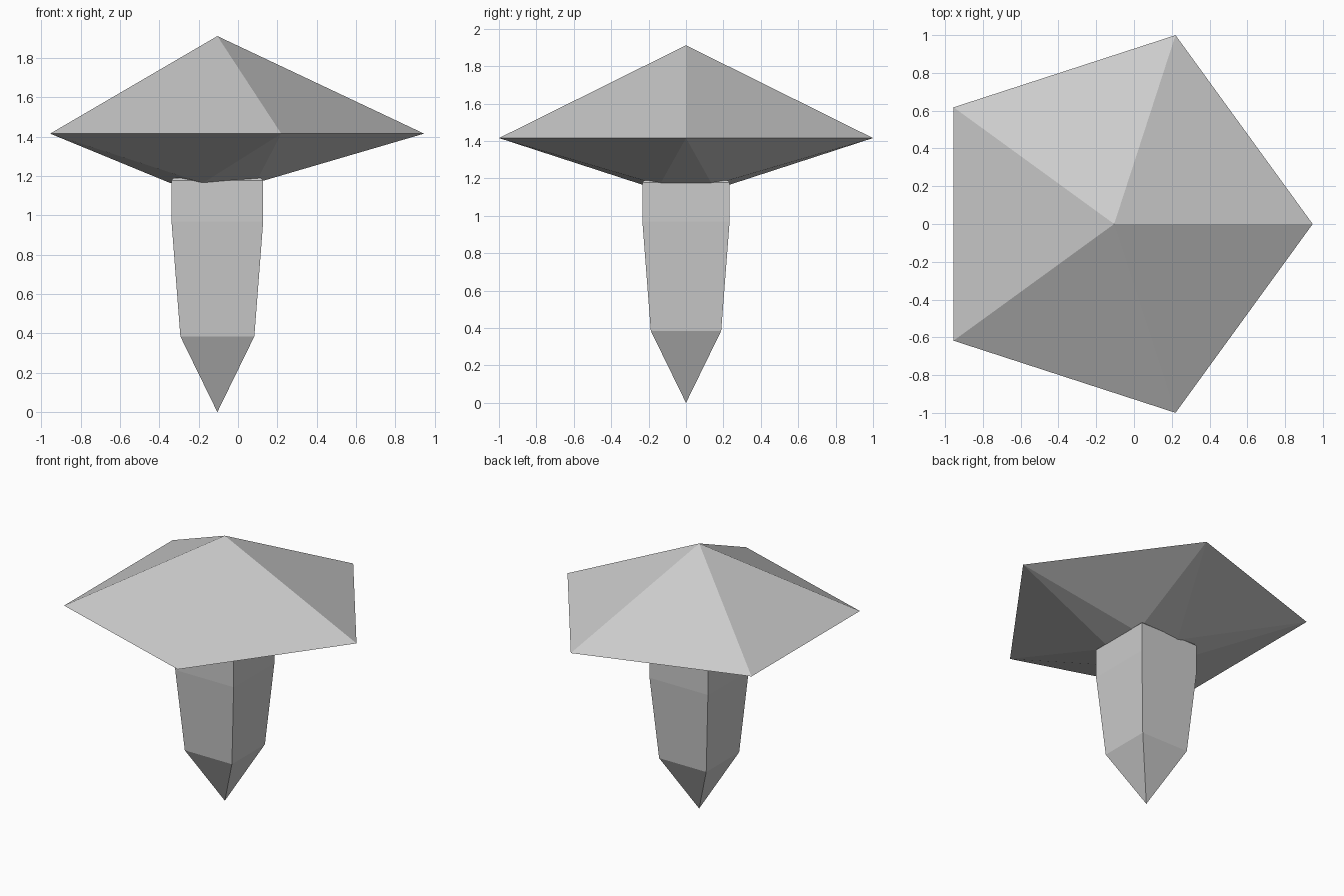
import bpy, bmesh
from math import sin, cos, radians

cube = bpy.data.objects.get("Cube")
if cube:
    bpy.data.objects.remove(cube)

CENTRE_X = -0.105

grey = bpy.data.materials.new("plain grey")
grey.use_nodes = True
colour = (0.6, 0.6, 0.6, 1)
grey.diffuse_color = colour
grey.node_tree.nodes["Principled BSDF"].inputs["Base Color"].default_value = colour


def ring(bm, sides, radius, z, turn=0):
    """Regular ring of vertices; the first one lies at the turn angle."""
    angles = [radians(turn + 360 * i / sides) for i in range(sides)]
    return [bm.verts.new((radius * cos(a), radius * sin(a), z)) for a in angles]


def fan(bm, loop, tip):
    for i, v in enumerate(loop):
        bm.faces.new((v, loop[(i + 1) % len(loop)], tip))


def finish(bm, name):
    bmesh.ops.recalc_face_normals(bm, faces=bm.faces)
    mesh = bpy.data.meshes.new(name)
    bm.to_mesh(mesh)
    bm.free()
    mesh.materials.append(grey)
    obj = bpy.data.objects.new(name, mesh)
    obj.location.x = CENTRE_X
    bpy.context.collection.objects.link(obj)


# Five-sided cap: pyramid above, faceted underside with a turned inner pentagon
bm = bmesh.new()
rim = ring(bm, 5, 1.051, 1.416)
inner = ring(bm, 5, 0.24, 1.165, turn=36)
fan(bm, rim, bm.verts.new((0, 0, 1.912)))
for i in range(5):
    j = (i + 1) % 5
    bm.faces.new((rim[i], rim[j], inner[i]))
    bm.faces.new((inner[i], rim[j], inner[j]))
bm.faces.new(inner)
finish(bm, "cap")

# Square stem: pointed foot, tapered shaft, straight collar, chamfered top
bm = bmesh.new()
DIAGONAL = 2 ** 0.5
profile = [(0.188, 0.385), (0.233, 0.97), (0.233, 1.178), (0.222, 1.19)]
rings = [ring(bm, 4, half * DIAGONAL, z, turn=45) for half, z in profile]
fan(bm, rings[0], bm.verts.new((0, 0, 0)))
for low, high in zip(rings, rings[1:]):
    for i in range(4):
        j = (i + 1) % 4
        bm.faces.new((low[i], low[j], high[j], high[i]))
bm.faces.new(rings[-1])
finish(bm, "stem")
